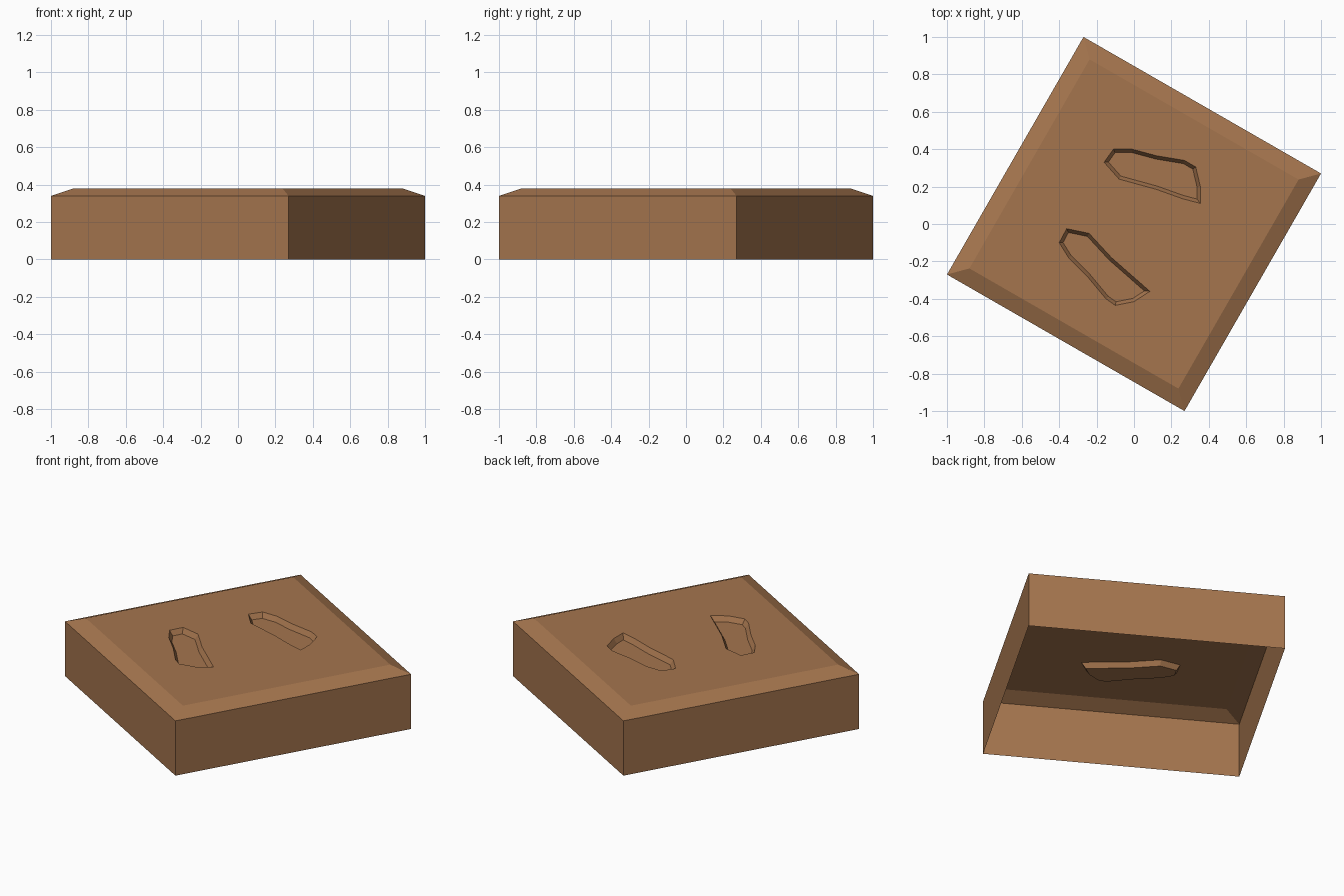
import bpy, bmesh
from mathutils import Vector

if "Cube" in bpy.data.objects:
    bpy.data.objects.remove(bpy.data.objects["Cube"])

RIM_Z, TOP_Z, DEPTH, INSET = 0.34, 0.38, 0.03, 0.018

mat = bpy.data.materials.new("brown_clay")
mat.diffuse_color = (0.376, 0.178, 0.076, 1)
mat.use_nodes = True
mat.node_tree.nodes["Principled BSDF"].inputs["Base Color"].default_value = mat.diffuse_color

# Turned square outline, counter-clockwise
square = [(1, 0.27), (-0.27, 1), (-1, -0.27), (0.27, -1)]
# Two sunken sole prints, outlines read in order around each
prints = [
    [(-0.16, 0.33), (-0.11, 0.40), (-0.01, 0.40), (0.12, 0.365), (0.27, 0.34),
     (0.33, 0.305), (0.355, 0.20), (0.355, 0.11), (0.26, 0.135), (0.12, 0.185), (-0.08, 0.24)],
    [(-0.40, -0.10), (-0.36, -0.025), (-0.24, -0.05), (-0.12, -0.18), (0.085, -0.36),
     (0.0, -0.415), (-0.10, -0.435), (-0.15, -0.40), (-0.25, -0.28), (-0.35, -0.18)],
]

bm = bmesh.new()


def ring(points, z, scale=1.0):
    return [bm.verts.new((x * scale, y * scale, z)) for x, y in points]


def bridge(a, b):
    n = len(a)
    for i in range(n):
        j = (i + 1) % n
        bm.faces.new((a[i], a[j], b[j], b[i]))


def loop_edges(r):
    return [bm.edges.get((r[i], r[(i + 1) % len(r)])) for i in range(len(r))]


def inset(points, d):
    # Move each corner of a clockwise outline inwards along its mitre
    out = []
    for i, p in enumerate(points):
        p = Vector(p)
        a = (p - Vector(points[i - 1])).normalized()
        b = (Vector(points[(i + 1) % len(points)]) - p).normalized()
        na, nb = Vector((a.y, -a.x)), Vector((b.y, -b.x))
        m = (na + nb).normalized()
        out.append(tuple(p + m * d / max(m.dot(na), 0.5)))
    return out


# Upright walls (open underneath) and sloping rim
base, rim, top = ring(square, 0), ring(square, RIM_Z), ring(square, TOP_Z, 0.88)
bridge(base, rim)
bridge(rim, top)
edges = loop_edges(top)

# Sunken prints: sloped sides and flat floor
for outline in prints:
    edge_ring = ring(outline, TOP_Z)
    floor = ring(inset(outline, INSET), TOP_Z - DEPTH)
    bridge(floor, edge_ring)
    bm.faces.new(floor)
    edges += loop_edges(edge_ring)

# Flat top around the two prints
bmesh.ops.triangle_fill(bm, edges=edges, use_beauty=True, normal=(0, 0, 1))
bm.normal_update()
# All faces except the upright walls must face upwards
bmesh.ops.reverse_faces(bm, faces=[f for f in bm.faces if f.normal.z < -0.01])

mesh = bpy.data.meshes.new("printed_slab")
bm.to_mesh(mesh)
bm.free()
mesh.materials.append(mat)
bpy.context.collection.objects.link(bpy.data.objects.new("printed_slab", mesh))
